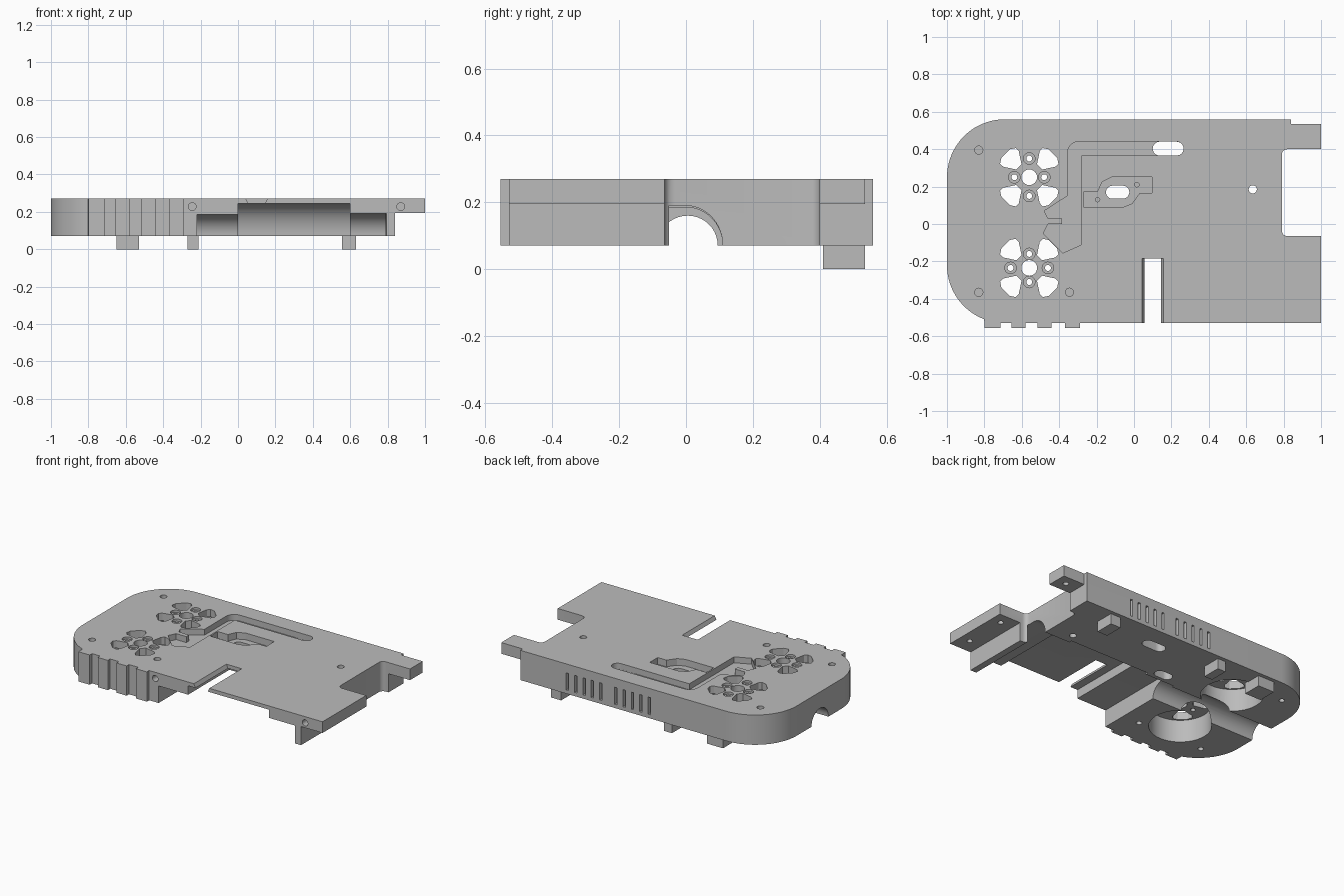
import bpy, bmesh
from math import cos, sin, pi, radians
from mathutils import Vector

if "Cube" in bpy.data.objects:
    bpy.data.objects.remove(bpy.data.objects["Cube"])

grey = bpy.data.materials.new("plain grey")
grey.use_nodes = True
grey.diffuse_color = (0.5, 0.5, 0.5, 1)
grey.node_tree.nodes["Principled BSDF"].inputs["Base Color"].default_value = (0.5, 0.5, 0.5, 1)


def prism(name, pts, lo, hi, axis="z"):
    """Extrude a 2D outline along an axis."""
    place = {"x": lambda a, b, h: (h, a, b),
             "y": lambda a, b, h: (a, h, b),
             "z": lambda a, b, h: (a, b, h)}[axis]
    bm = bmesh.new()
    face = bm.faces.new([bm.verts.new(place(a, b, lo)) for a, b in pts])
    new = bmesh.ops.extrude_face_region(bm, geom=[face])["geom"]
    shift = Vector(place(0, 0, hi - lo))
    bmesh.ops.translate(bm, vec=shift, verts=[v for v in new if isinstance(v, bmesh.types.BMVert)])
    bmesh.ops.recalc_face_normals(bm, faces=bm.faces)
    mesh = bpy.data.meshes.new(name)
    bm.to_mesh(mesh)
    bm.free()
    mesh.materials.append(grey)
    obj = bpy.data.objects.new(name, mesh)
    bpy.context.collection.objects.link(obj)
    return obj


def arc(cx, cy, rx, ry, start, end, n=12):
    angles = [radians(start + (end - start) * i / n) for i in range(n + 1)]
    return [(cx + rx * cos(a), cy + ry * sin(a)) for a in angles]


def circle(cx, cy, r, n=24):
    return arc(cx, cy, r, r, 0, 360 - 360 / n, n - 1)


def rect(x0, x1, y0, y1):
    return [(x0, y0), (x1, y0), (x1, y1), (x0, y1)]


def capsule(x0, x1, y, r):
    return arc(x1 - r, y, r, r, -90, 90) + arc(x0 + r, y, r, r, 90, 270)


def cut(pts, lo, hi, axis="z"):
    """Subtract an extruded outline from the body."""
    tool = prism("cutter", pts, lo, hi, axis)
    tool.hide_render = True
    bpy.context.view_layer.objects.active = body
    mod = body.modifiers.new("cut", "BOOLEAN")
    mod.operation = "DIFFERENCE"
    mod.solver = "EXACT"
    mod.object = tool
    bpy.ops.object.modifier_apply(modifier=mod.name)
    bpy.data.objects.remove(tool)


# Main plate outline: rounded left end, ribbed front edge, notched right end
outline = arc(-0.69, 0.25, 0.31, 0.31, 90, 180, 20)
outline += arc(-0.69, -0.22, 0.31, 0.31, 180, 249, 16)
for x0, x1 in ((-0.8, -0.715), (-0.655, -0.58), (-0.515, -0.44), (-0.37, -0.29)):
    outline += [(x0, -0.53), (x0, -0.555), (x1, -0.555), (x1, -0.53)]
outline += [(1, -0.53), (1, -0.065)]
outline += arc(0.82, -0.035, 0.03, 0.03, 270, 180, 5)
outline += arc(0.82, 0.37, 0.03, 0.03, 180, 90, 5)
outline += [(1, 0.4), (1, 0.535), (0.84, 0.535), (0.84, 0.56)]
body = prism("base_cover", outline, 0.07, 0.27)

# Hollow underside with a curved back wall, and the overhanging right end
def hollow(x0, x1, depth, top):
    wall = arc(0, 0.07, depth, top - 0.07, 0, 90, 12)
    cut([(-0.7, 0.0), (depth, 0.0)] + wall + [(-0.7, top)], x0, x1, "x")

hollow(-0.22, 0.01, 0.11, 0.185)
hollow(0.0, 0.6, 0.13, 0.245)
hollow(0.59, 0.795, 0.11, 0.19)
cut(rect(0.84, 1.2, -0.7, 0.7), -0.1, 0.195)

# Round tunnel through the left end
cut([(-0.085, 0.0), (0.095, 0.0)] + arc(0.005, 0.07, 0.09, 0.09, 0, 180, 20), -1.2, -0.2, "x")

# Round wells with vent patterns above
for cy, dx, dy in ((0.25, 0.08, 0.1), (-0.235, 0.1, 0.075)):
    cx = -0.56
    cut(circle(cx, cy, 0.19, 40), -0.1, 0.22)
    cut(circle(cx, cy, 0.042), 0.15, 0.4)
    for k in range(4):
        mid = pi / 4 + k * pi / 2
        petal = ((0.08, -14), (0.15, -23), (0.172, -20), (0.182, -10),
                 (0.182, 10), (0.172, 20), (0.15, 23), (0.08, 14))
        cut([(cx + r * cos(mid + radians(a)), cy + r * sin(mid + radians(a)))
             for r, a in petal], 0.15, 0.4)
    for sx, sy in ((dx, 0), (-dx, 0), (0, dy), (0, -dy)):
        cut(circle(cx + sx, cy + sy, 0.031), 0.255, 0.4)
        cut(circle(cx + sx, cy + sy, 0.016, 16), 0.15, 0.4)

# Sunken cable channel with its long opening
channel = capsule(0.1, 0.265, 0.403, 0.038)[:13]
channel += arc(-0.295, 0.381, 0.06, 0.06, 90, 180, 6)
channel += [(-0.355, 0.15), (-0.395, 0.125), (-0.48, 0.07), (-0.46, 0.03), (-0.385, 0.03),
            (-0.385, 0.0), (-0.46, 0.0), (-0.485, -0.05), (-0.38, -0.155), (-0.28, -0.11),
            (-0.28, 0.365)]
cut(channel, 0.23, 0.4)
cut(capsule(0.1, 0.265, 0.403, 0.0372), -0.1, 0.4)

# Sunken centre panel with an oval opening and two small holes
panel = [(-0.27, 0.09), (-0.06, 0.09), (-0.01, 0.11), (0.03, 0.165), (0.095, 0.165),
         (0.095, 0.25), (-0.12, 0.25), (-0.17, 0.225), (-0.195, 0.17), (-0.27, 0.17)]
cut(panel, 0.225, 0.4)
cut(capsule(-0.15, -0.025, 0.17, 0.035), -0.1, 0.4)
for x, y in ((-0.195, 0.13), (0.015, 0.21)):
    cut(circle(x, y, 0.012, 12), 0.15, 0.4)

# Bevelled slot in the front edge
cut([(0.06, 0.235), (0.14, 0.235), (0.16, 0.275), (0.04, 0.275)], -0.7, -0.185, "y")

# Screw holes on top, bottom and front
for x, y in ((-0.83, 0.395), (-0.83, -0.365), (-0.345, -0.365)):
    cut(circle(x, y, 0.022, 16), 0.2, 0.4)
    cut(circle(x, y, 0.018, 16), -0.1, 0.12)
cut(circle(0.635, 0.185, 0.022, 16), -0.1, 0.4)
for x in (-0.245, 0.87):
    cut(circle(x, 0.228, 0.021, 16), -0.7, -0.45, "y")
for x, y in ((0.93, 0.47), (0.93, -0.14), (0.93, -0.43)):
    cut(circle(x, y, 0.018, 16), 0.1, 0.235)

# Two groups of vent slits in the back wall
for start in (0.49, 0.13):
    for k in range(5):
        x = start - k * 0.062
        cut(rect(x - 0.009, x + 0.009, 0.095, 0.21), 0.52, 0.7, "y")

parts = [body]
# Feet under the back edge
for name, x0, x1 in (("left_foot", 0.555, 0.63), ("middle_foot", -0.27, -0.21),
                     ("right_foot", -0.65, -0.53)):
    parts.append(prism(name, rect(x0, x1, 0.41, 0.535), 0.0, 0.075))

# Smooth curved walls, keep edges sharp
for obj in parts:
    bpy.ops.object.select_all(action="DESELECT")
    obj.select_set(True)
    bpy.context.view_layer.objects.active = obj
    bpy.ops.object.shade_smooth_by_angle(angle=radians(25))
